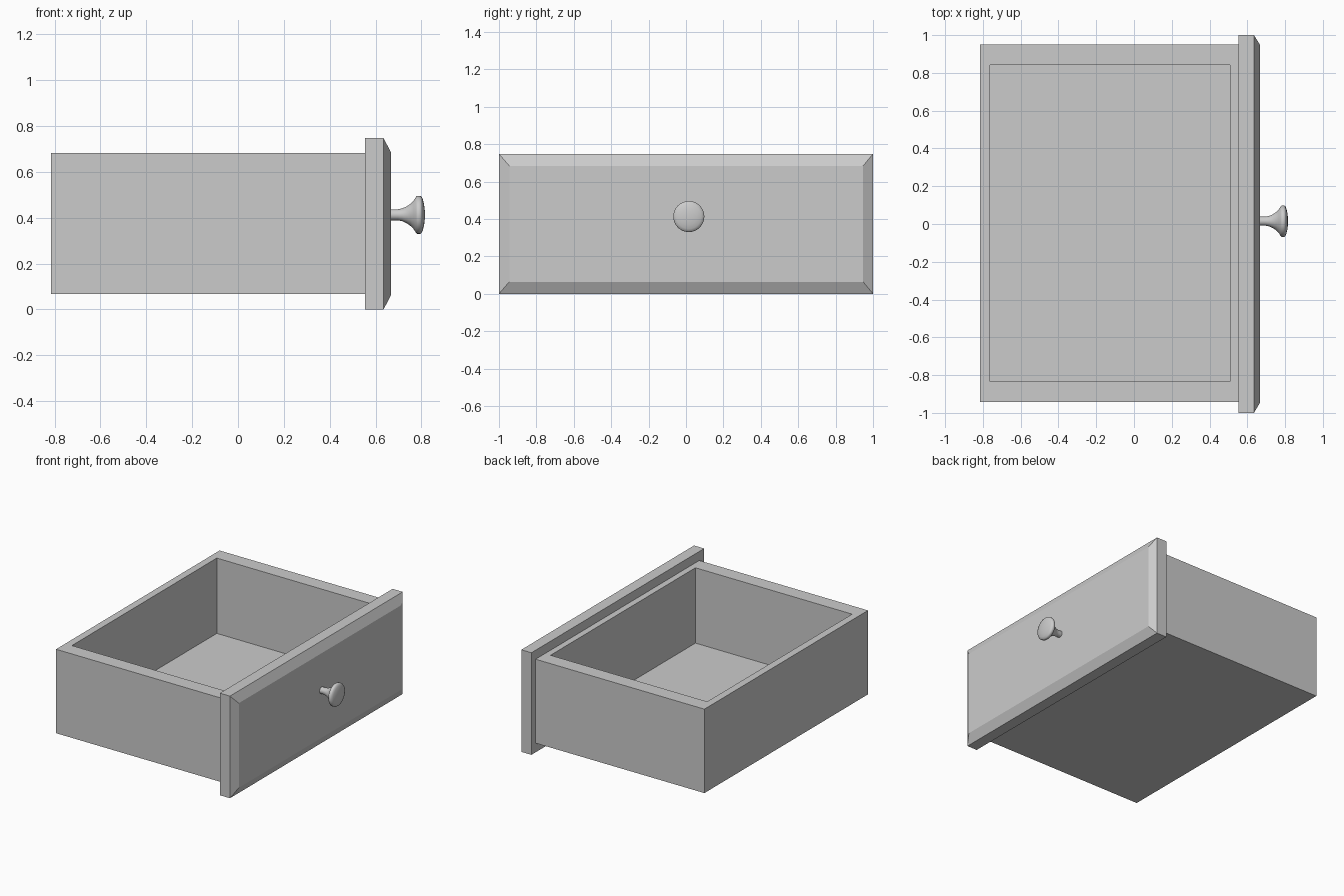
import bpy, bmesh
from math import cos, sin, tau, radians

if "Cube" in bpy.data.objects:
    bpy.data.objects.remove(bpy.data.objects["Cube"])


def loft(name, loops, smooth=None):
    """Skin a series of equal-sized point loops and cap both ends."""
    bm = bmesh.new()
    rings = [[bm.verts.new(p) for p in loop] for loop in loops]
    n = len(rings[0])
    for a, b in zip(rings, rings[1:]):
        for i in range(n):
            j = (i + 1) % n
            bm.faces.new((a[i], a[j], b[j], b[i]))
    bm.faces.new(rings[0])
    bm.faces.new(rings[-1])
    bmesh.ops.recalc_face_normals(bm, faces=bm.faces)
    mesh = bpy.data.meshes.new(name)
    bm.to_mesh(mesh)
    bm.free()
    obj = bpy.data.objects.new(name, mesh)
    bpy.context.collection.objects.link(obj)
    if smooth:
        bpy.ops.object.select_all(action='DESELECT')
        obj.select_set(True)
        bpy.context.view_layer.objects.active = obj
        bpy.ops.object.shade_smooth_by_angle(angle=radians(smooth))
    return obj


def rect(u0, u1, v0, v1):
    return [(u0, v0), (u1, v0), (u1, v1), (u0, v1)]


# open tray: up the outside, over the rim, down to the inner floor
outer = rect(-0.815, 0.553, -0.943, 0.951)
inner = rect(-0.762, 0.508, -0.835, 0.843)
loft("drawer_box", [[(x, y, z) for x, y in shape] for shape, z in
                    ((outer, 0.067), (outer, 0.682), (inner, 0.682), (inner, 0.13))])

# front panel with a chamfered face
full = rect(-1, 1, 0, 0.748)
raised = rect(-0.945, 0.947, 0.064, 0.684)
loft("drawer_front", [[(x, y, z) for y, z in shape] for shape, x in
                      ((full, 0.553), (full, 0.635), (raised, 0.668))])

# turned knob: (x, radius) profile around the x axis
profile = [(0.66, 0.024), (0.697, 0.024), (0.717, 0.028), (0.736, 0.037),
           (0.752, 0.048), (0.766, 0.062), (0.777, 0.079), (0.782, 0.083),
           (0.795, 0.083), (0.801, 0.079), (0.807, 0.066), (0.812, 0.044),
           (0.815, 0.018)]
sides = 32
loft("knob", [[(x, 0.015 + r * cos(tau * i / sides), 0.413 + r * sin(tau * i / sides))
               for i in range(sides)] for x, r in profile], smooth=40)
